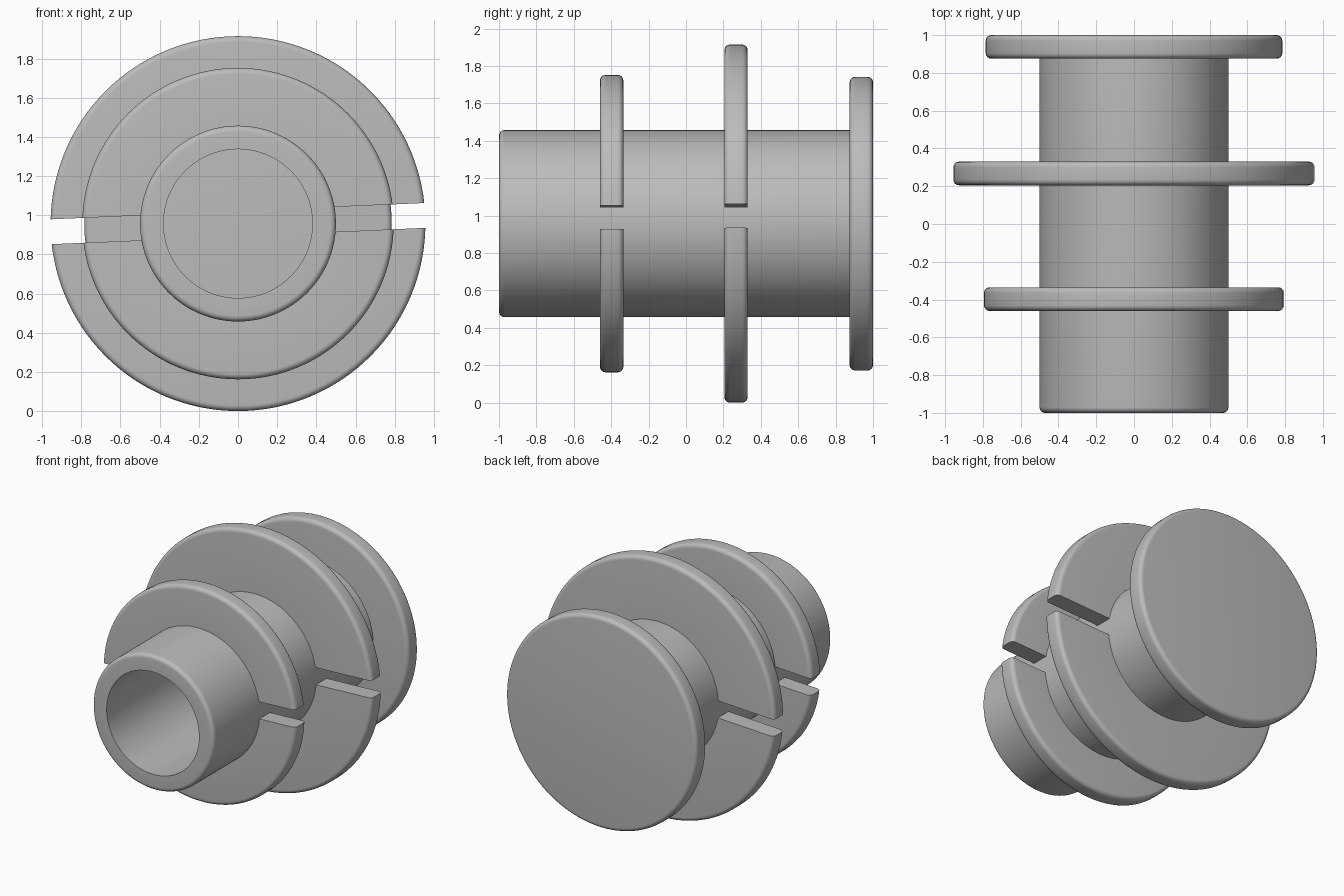
import bpy, bmesh, math
from mathutils import Matrix, Vector

if "Cube" in bpy.data.objects:
    bpy.data.objects.remove(bpy.data.objects["Cube"])

AXIS_Z = 0.957      # height of the shared axis
BEVEL = 0.03        # rounding of outer rims
SEGMENTS = 128
TILT = math.radians(2.5)
SLOT_HALF = 0.0635

grey = bpy.data.materials.new("plain grey")
grey.use_nodes = True
color = (0.5, 0.5, 0.5, 1)
grey.diffuse_color = color
grey.node_tree.nodes["Principled BSDF"].inputs["Base Color"].default_value = color


def rounded(radius, y, direction, steps=6):
    """Quarter-round corner at (radius, y); direction -1 enters from the front, 1 leaves to the back."""
    angles = [math.pi / 2 * i / steps for i in range(steps + 1)]
    pts = [(radius - BEVEL + BEVEL * math.sin(a),
            y - direction * BEVEL * (1 - math.cos(a))) for a in angles]
    return pts if direction < 0 else pts[::-1]


def lathe(profile, closed):
    """Spin an (r, y) profile about the y axis."""
    bm = bmesh.new()
    verts = [bm.verts.new((r, y, 0)) for r, y in profile]
    pairs = list(zip(verts, verts[1:]))
    if closed:
        pairs.append((verts[-1], verts[0]))
    edges = [bm.edges.new(p) for p in pairs]
    bmesh.ops.spin(bm, geom=verts + edges, cent=(0, 0, 0), axis=(0, 1, 0),
                   angle=math.tau, steps=SEGMENTS)
    bmesh.ops.remove_doubles(bm, verts=bm.verts, dist=1e-5)
    bmesh.ops.recalc_face_normals(bm, faces=bm.faces)
    return bm


def finish(name, bm):
    mesh = bpy.data.meshes.new(name)
    bm.to_mesh(mesh)
    bm.free()
    mesh.materials.append(grey)
    obj = bpy.data.objects.new(name, mesh)
    obj.location.z = AXIS_Z
    bpy.context.collection.objects.link(obj)
    bpy.ops.object.select_all(action='DESELECT')
    obj.select_set(True)
    bpy.context.view_layer.objects.active = obj
    bpy.ops.object.shade_smooth_by_angle(angle=math.radians(30))


def half_flange(name, radius, front, back, turn):
    """Ring cut by a tilted plane, leaving the part beyond the slot."""
    profile = [(0.48, front)] + rounded(radius, front, -1) + rounded(radius, back, 1) + [(0.48, back)]
    bm = lathe(profile, True)
    normal = Vector((-math.sin(TILT), 0, math.cos(TILT)))
    bmesh.ops.bisect_plane(bm, geom=bm.verts[:] + bm.edges[:] + bm.faces[:],
                           plane_co=normal * SLOT_HALF, plane_no=normal, clear_inner=True)
    bmesh.ops.holes_fill(bm, edges=[e for e in bm.edges if e.is_boundary], sides=0)
    bmesh.ops.rotate(bm, verts=bm.verts, cent=(0, 0, 0), matrix=Matrix.Rotation(turn, 3, 'Y'))
    bmesh.ops.recalc_face_normals(bm, faces=bm.faces)
    finish(name, bm)


# Hollow barrel, open at the front
finish("barrel", lathe([(0.38, -1)] + rounded(0.5, -1, -1) + [(0.5, 0.89), (0.38, 0.89)], True))

# Solid end plate
finish("end_plate", lathe([(0, 0.875)] + rounded(0.785, 0.875, -1)
                          + rounded(0.785, 1, 1) + [(0, 1)], False))

# Two slotted flanges, each in an upper and a lower half
for label, radius, front, back in (("front", 0.795, -0.46, -0.335),
                                   ("middle", AXIS_Z, 0.205, 0.33)):
    for half, turn in (("upper", 0), ("lower", math.pi)):
        half_flange(f"{label}_flange_{half}", radius, front, back, turn)
